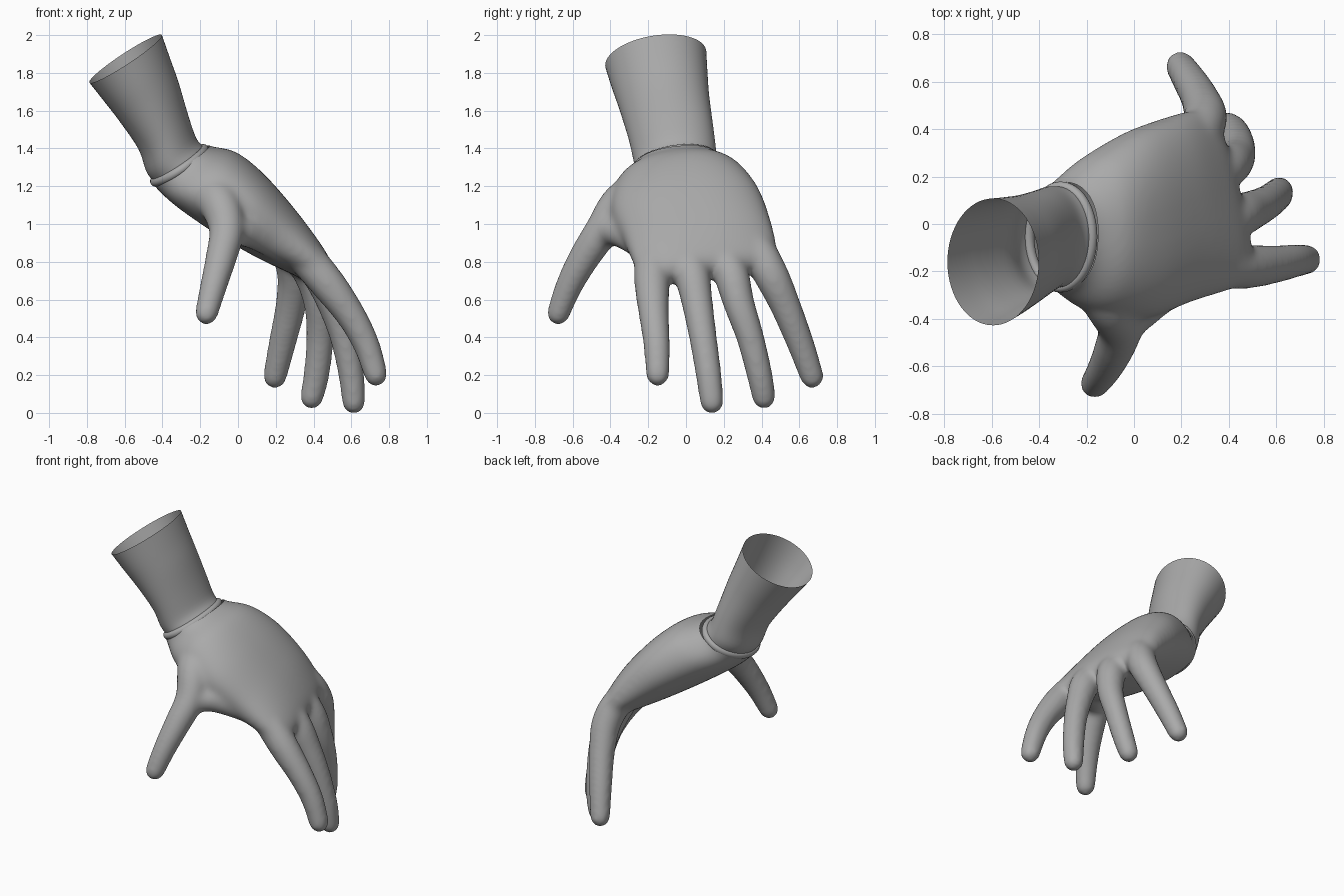
import bpy, bmesh
from math import sin, cos, pi, copysign
from mathutils import Vector as V
from mathutils.geometry import interpolate_bezier

if "Cube" in bpy.data.objects:
    bpy.data.objects.remove(bpy.data.objects["Cube"])

grey = bpy.data.materials.new("mid_grey")
grey.diffuse_color = (0.40, 0.40, 0.40, 1)
grey.use_nodes = True
grey.node_tree.nodes["Principled BSDF"].inputs["Base Color"].default_value = grey.diffuse_color


def ellipse(c, u, v, n=40, p=1.0):
    """Ring of points around c with half axes u and v; p < 1 makes it boxier."""
    pts = []
    for i in range(n):
        a = 2 * pi * i / n
        cu = copysign(abs(cos(a)) ** p, cos(a))
        sv = copysign(abs(sin(a)) ** p, sin(a))
        pts.append(c + u * cu + v * sv)
    return pts


def loft(bm, rings, caps=False, cyclic=False):
    vs = [[bm.verts.new(p) for p in r] for r in rings]
    n = len(vs[0])
    pairs = list(zip(vs, vs[1:]))
    if cyclic:
        pairs.append((vs[-1], vs[0]))
    for a, b in pairs:
        for i in range(n):
            j = (i + 1) % n
            bm.faces.new((a[i], a[j], b[j], b[i]))
    if caps:
        bm.faces.new(vs[0])
        bm.faces.new(vs[-1])


def spline(keys, steps=6):
    """Smooth path through the keys; each key is (x, y, z, radius)."""
    P = [V(k[:3]) for k in keys]
    R = [V((k[3], 0, 0)) for k in keys]
    n = len(P) - 1
    out = []
    for i in range(n):
        h, j = max(i - 1, 0), min(i + 2, n)
        p, r = [interpolate_bezier(A[i], A[i] + (A[i + 1] - A[h]) / 6,
                                   A[i + 1] - (A[j] - A[i]) / 6, A[i + 1], steps + 1)
                for A in (P, R)]
        out += [(q, s.x) for q, s in zip(p[:-1], r[:-1])]
    out.append((P[-1], R[-1].x))
    return out


def finger(bm, keys):
    """Tapered tube with a round tip, from inside the palm outwards."""
    path = spline(keys)
    rings = []
    for i, (q, r) in enumerate(path):
        d = (path[min(i + 1, len(path) - 1)][0] - path[max(i - 1, 0)][0]).normalized()
        u = d.cross(V((0, 1, 0))).normalized()
        rings.append(ellipse(q, u * r, d.cross(u) * r, 24))
    for k in range(1, 6):
        a = k * pi / 2 / 5.3
        rings.append(ellipse(q + d * r * sin(a), u * r * cos(a), d.cross(u) * r * cos(a), 24))
    loft(bm, rings, caps=True)


def finish(name, bm):
    bmesh.ops.recalc_face_normals(bm, faces=bm.faces)
    for f in bm.faces:
        f.smooth = True
    me = bpy.data.meshes.new(name)
    bm.to_mesh(me)
    bm.free()
    me.materials.clear()
    me.materials.append(grey)
    ob = bpy.data.objects.new(name, me)
    bpy.context.collection.objects.link(ob)
    return ob


# Palm: back edge (x, z), palm edge (x, z), y range, skew of the knuckle line
palm = [
    ((-0.22, 1.46), (-0.50, 1.28), -0.27, 0.16, 0.0),
    ((-0.15, 1.41), (-0.44, 1.20), -0.28, 0.18, 0.0),
    ((-0.01, 1.375), (-0.33, 1.10), -0.37, 0.29, 0.0),
    ((0.14, 1.26), (-0.13, 0.96), -0.40, 0.39, -0.05),
    ((0.30, 1.08), (0.07, 0.84), -0.33, 0.45, -0.12),
    ((0.41, 0.92), (0.23, 0.76), -0.28, 0.48, -0.21),
    ((0.455, 0.82), (0.33, 0.715), -0.25, 0.48, -0.24),
    ((0.445, 0.76), (0.375, 0.70), -0.21, 0.44, -0.24),
]
cen = spline([((t[0] + b[0]) / 2, (y0 + y1) / 2, (t[1] + b[1]) / 2, (y1 - y0) / 2)
              for t, b, y0, y1, s in palm])
half = spline([((t[0] - b[0]) / 2, 0, (t[1] - b[1]) / 2, s) for t, b, y0, y1, s in palm])
bm = bmesh.new()
loft(bm, [ellipse(c, u, V((s, 1, 0.12)) * w, p=0.88)
          for (c, w), (u, s) in zip(cen, half)], caps=True)

# Fingers, thumb and thumb web: x, y, z, radius from palm to tip
digits = [
    [(0.20, -0.13, 0.97, .08), (0.34, -0.17, 0.84, .095), (0.47, -0.18, 0.69, .095),
     (0.595, -0.17, 0.52, .081), (0.68, -0.155, 0.36, .072), (0.73, -0.15, 0.202, .064)],
    [(0.27, 0.00, 0.90, .08), (0.42, 0.03, 0.75, .095), (0.50, 0.06, 0.58, .084),
     (0.56, 0.09, 0.40, .075), (0.60, 0.12, 0.20, .07), (0.613, 0.137, 0.056, .064)],
    [(0.23, 0.14, 0.92, .08), (0.375, 0.23, 0.76, .095), (0.43, 0.28, 0.58, .084),
     (0.435, 0.34, 0.40, .075), (0.415, 0.39, 0.20, .07), (0.39, 0.412, 0.082, .064)],
    [(0.12, 0.22, 0.99, .08), (0.25, 0.36, 0.88, .095), (0.30, 0.445, 0.74, .095),
     (0.28, 0.525, 0.57, .083), (0.235, 0.605, 0.37, .074), (0.195, 0.667, 0.192, .065)],
    [(-0.18, -0.20, 1.18, .12), (-0.10, -0.34, 1.11, .11), (-0.06, -0.44, 0.97, .095),
     (-0.09, -0.54, 0.82, .084), (-0.13, -0.62, 0.67, .073), (-0.167, -0.676, 0.526, .063)],
    [(-0.07, -0.48, 0.94, .07), (-0.02, -0.41, 0.96, .08), (0.07, -0.335, 0.95, .08),
     (0.22, -0.22, 0.87, .07)],
]
for keys in digits:
    finger(bm, keys)
source = finish("hand_source", bm)

# Fuse palm and digits into one soft skin
rm = source.modifiers.new("fuse", 'REMESH')
rm.mode = 'VOXEL'
rm.voxel_size = 0.013
sm = source.modifiers.new("soften", 'SMOOTH')
sm.factor = 0.5
sm.iterations = 34
dg = bpy.context.evaluated_depsgraph_get()
bm = bmesh.new()
bm.from_mesh(bpy.data.meshes.new_from_object(source.evaluated_get(dg)))
bpy.data.objects.remove(source)

# Open the hand at the wrist
axis = V((-0.54, -0.08, 0.84)).normalized()
wrist = V((-0.31, -0.055, 1.31))
bmesh.ops.bisect_plane(bm, geom=bm.verts[:] + bm.edges[:] + bm.faces[:],
                       plane_co=wrist, plane_no=axis, clear_outer=True)
finish("hand", bm)

# Rolled bead around the wrist
U = V((0.84, 0, 0.54)).normalized()
W = V((0, 1, 0.13)).normalized()
bm = bmesh.new()
loft(bm, [ellipse(wrist + axis * 0.024 * sin(a), U * (0.158 + 0.022 * cos(a)),
                  W * (0.214 + 0.022 * cos(a)), 64)
          for a in (2 * pi * k / 14 for k in range(14))], cyclic=True)
finish("wrist_bead", bm)

# Open flared sleeve: centre, half depth, half width
sleeve = [
    (-0.322, -0.055, 1.325, 0.160, 0.215),
    (-0.355, -0.06, 1.37, 0.158, 0.220),
    (-0.395, -0.08, 1.485, 0.158, 0.226),
    (-0.470, -0.115, 1.645, 0.186, 0.240),
    (-0.535, -0.14, 1.765, 0.208, 0.256),
    (-0.595, -0.16, 1.875, 0.229, 0.270),
]
bm = bmesh.new()
rows = zip(spline([k[:4] for k in sleeve], 4), spline([k[:3] + k[4:] for k in sleeve], 4))
loft(bm, [ellipse(c, U * a, W * b, 64) for (c, a), (_, b) in rows])
finish("sleeve", bm)
